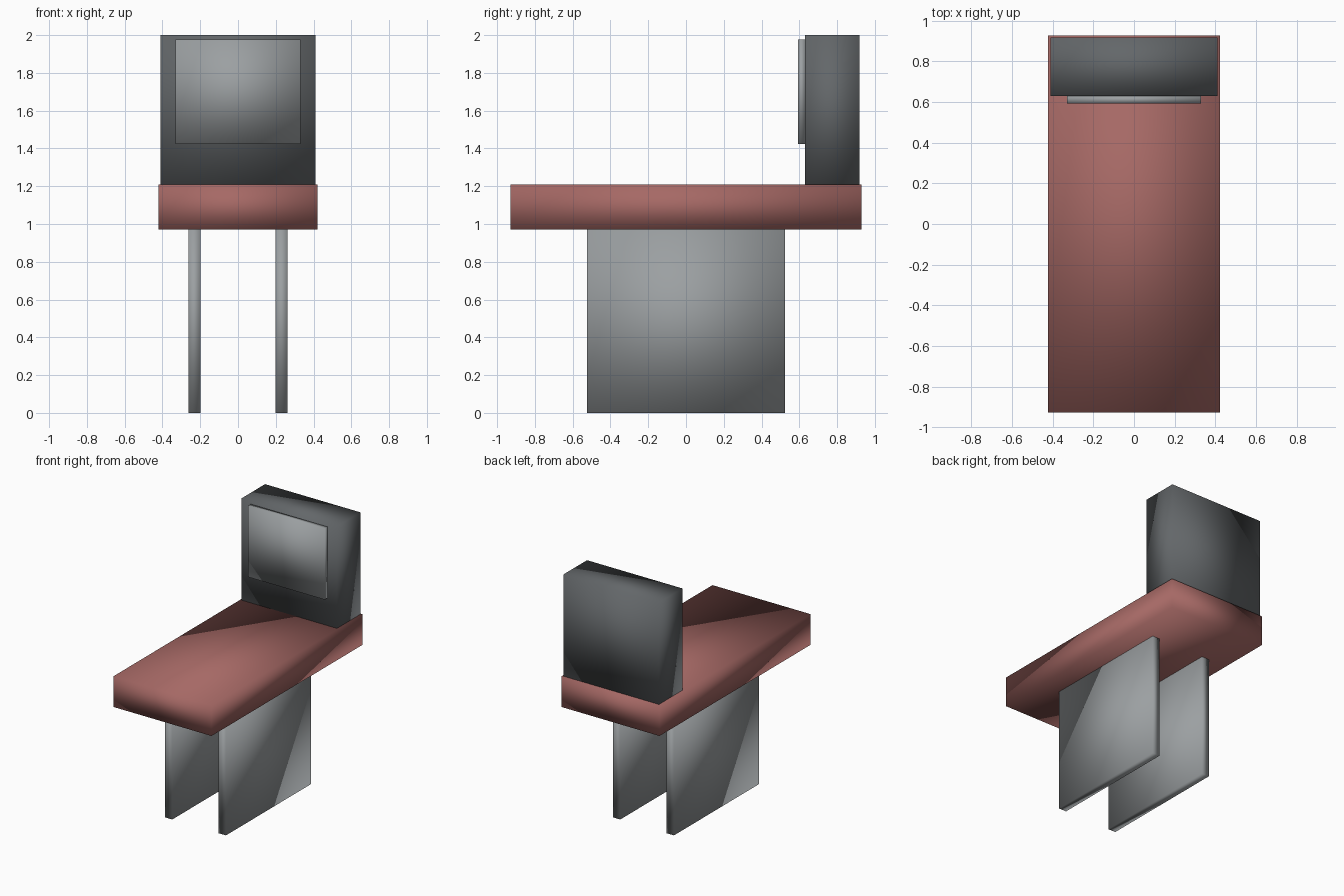
import bpy
import bmesh
from mathutils import Vector

cube = bpy.data.objects.get("Cube")
if cube:
    bpy.data.objects.remove(cube, do_unlink=True)


def material(name, rgb):
    mat = bpy.data.materials.new(name)
    mat.use_nodes = True
    colour = (*rgb, 1.0)
    mat.diffuse_color = colour
    bsdf = next(n for n in mat.node_tree.nodes if n.type == "BSDF_PRINCIPLED")
    bsdf.inputs["Base Color"].default_value = colour
    return mat


def box(name, low, high, mat):
    """Smooth-shaded box between two opposite corners."""
    low, high = Vector(low), Vector(high)
    bm = bmesh.new()
    bmesh.ops.create_cube(bm, size=1)
    bmesh.ops.scale(bm, vec=high - low, verts=bm.verts)
    for face in bm.faces:
        face.smooth = True
    mesh = bpy.data.meshes.new(name)
    bm.to_mesh(mesh)
    bm.free()
    mesh.materials.append(mat)
    obj = bpy.data.objects.new(name, mesh)
    obj.location = (low + high) / 2
    bpy.context.collection.objects.link(obj)
    return obj


red = material("dusty red", (0.38, 0.14, 0.13))
light_grey = material("light grey", (0.33, 0.35, 0.36))
dark_grey = material("dark grey", (0.125, 0.135, 0.142))

SEAT_BOTTOM, SEAT_TOP = 0.97, 1.208

# Long slab seat
box("seat", (-0.422, -0.928, SEAT_BOTTOM), (0.422, 0.928, SEAT_TOP), red)

# Upright backrest with a thin raised panel on its front
box("backrest", (-0.41, 0.63, SEAT_TOP), (0.41, 0.918, 2.0), dark_grey)
box("backrest_panel", (-0.33, 0.593, 1.424), (0.33, 0.63, 1.976), light_grey)

# Mirrored pair of slab legs
for side, centre in (("left", 0.231), ("right", -0.231)):
    box(side + "_leg", (centre - 0.032, -0.523, 0),
        (centre + 0.032, 0.523, SEAT_BOTTOM), light_grey)
